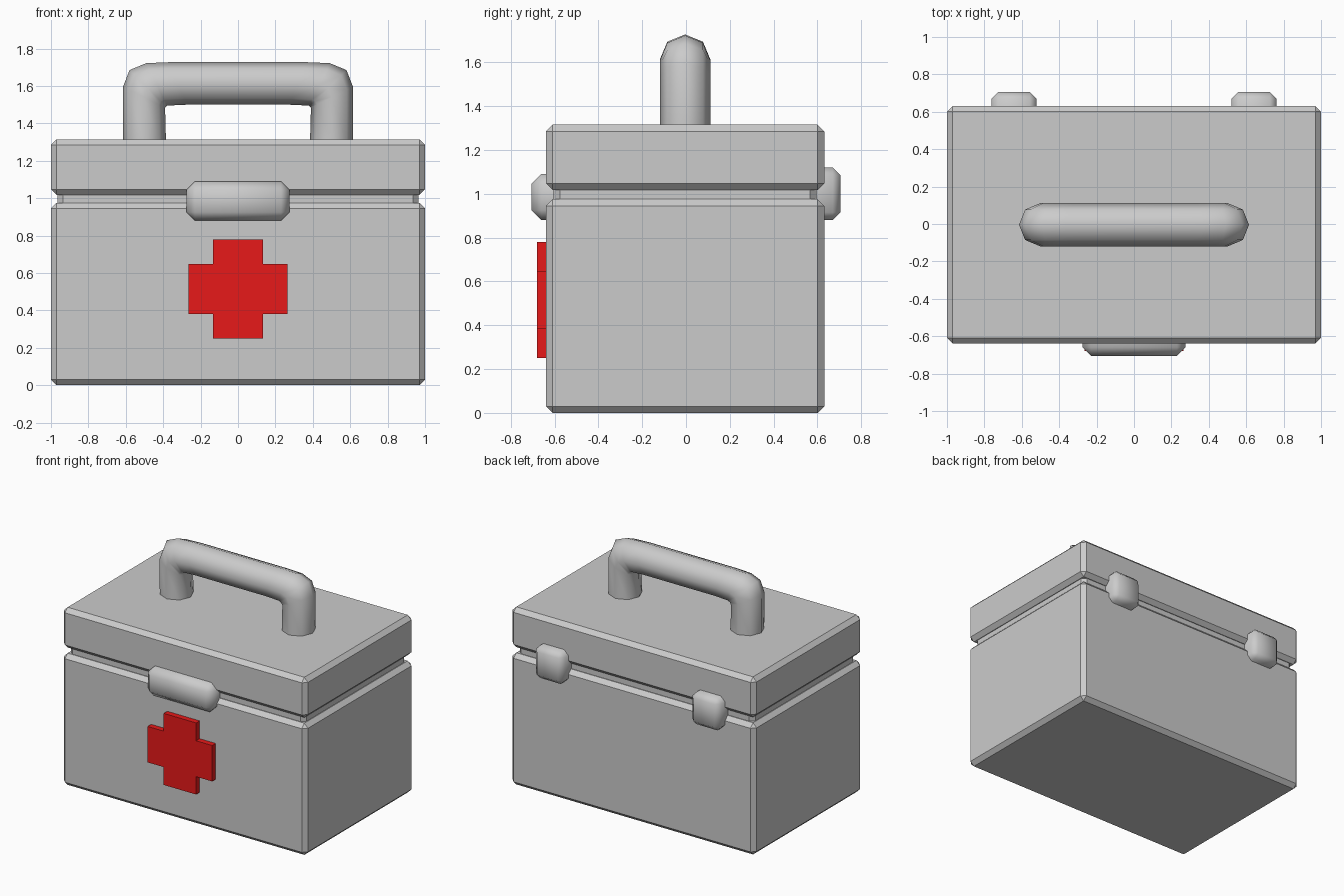
import bpy, bmesh
from math import sin, cos, pi

if "Cube" in bpy.data.objects:
    bpy.data.objects.remove(bpy.data.objects["Cube"])

CY = -0.004  # depth centre of the case


def finish(name, bm, smooth=False):
    bmesh.ops.recalc_face_normals(bm, faces=bm.faces)
    me = bpy.data.meshes.new(name)
    bm.to_mesh(me)
    bm.free()
    for p in me.polygons:
        p.use_smooth = smooth
    ob = bpy.data.objects.new(name, me)
    bpy.context.collection.objects.link(ob)
    return ob


def chamfer_box(name, x, y, z, bevel, smooth=False):
    """Box between (min, max) ranges with single-step chamfered edges."""
    bm = bmesh.new()
    bmesh.ops.create_cube(bm, size=1)
    for v in bm.verts:
        v.co = [(lo + hi) / 2 + c * (hi - lo) for c, (lo, hi) in zip(v.co, (x, y, z))]
    bmesh.ops.bevel(bm, geom=bm.edges[:], offset=bevel, segments=1,
                    affect='EDGES', profile=0.5)
    return finish(name, bm, smooth)


# Case body, recessed core between body and lid, and lid
chamfer_box("case_body", (-1, 1), (CY - 0.635, CY + 0.635), (0, 0.975), 0.03)
chamfer_box("groove_core", (-0.965, 0.965), (CY - 0.6, CY + 0.6), (0.88, 1.12), 0.03)
chamfer_box("lid", (-1, 1), (CY - 0.635, CY + 0.635), (1.017, 1.315), 0.03)

# Front clasp and rear hinges
chamfer_box("clasp", (-0.275, 0.275), (-0.705, -0.5), (0.88, 1.09), 0.045, True)
for side, name in ((-1, "hinge_left"), (1, "hinge_right")):
    cx = side * 0.642
    chamfer_box(name, (cx - 0.12, cx + 0.12), (0.465, 0.705), (0.88, 1.12), 0.035, True)

# Handle: eight-sided rings, each given by its outer and inner (x, z) point
half = [((-0.615, 1.30), (-0.385, 1.30)),
        ((-0.615, 1.595), (-0.39, 1.485)),
        ((-0.58, 1.685), (-0.385, 1.49)),
        ((-0.49, 1.722), (-0.38, 1.495)),
        ((-0.37, 1.727), (-0.27, 1.50))]
rings = half + [((-o[0], o[1]), (-i[0], i[1])) for o, i in reversed(half)]
bm = bmesh.new()
loops = []
for (ox, oz), (ix, iz) in rings:
    loop = []
    for k in range(8):
        a = k * pi / 4
        c = cos(a) / 2
        loop.append(bm.verts.new(((ox + ix) / 2 + c * (ox - ix),
                                  CY + 0.115 * sin(a),
                                  (oz + iz) / 2 + c * (oz - iz))))
    loops.append(loop)
for a, b in zip(loops, loops[1:]):
    for k in range(8):
        n = (k + 1) % 8
        bm.faces.new((a[k], a[n], b[n], b[k]))
bm.faces.new(loops[0])
bm.faces.new(loops[-1])
handle = finish("handle", bm)
bpy.context.view_layer.objects.active = handle
handle.select_set(True)
bpy.ops.object.shade_smooth_by_angle(angle=pi / 3)

# Red cross: extruded twelve-point outline
s, r, zc = 0.133, 0.265, 0.515
quarter = [(s, r), (s, s), (r, s)]
pts = []
for k in range(4):
    for x, z in quarter:
        for _ in range(k):
            x, z = z, -x
        pts.append((x, z))
bm = bmesh.new()
face = bm.faces.new([bm.verts.new((x, -0.68, z + zc)) for x, z in pts])
ext = bmesh.ops.extrude_face_region(bm, geom=[face], use_keep_orig=True)
for v in ext["geom"]:
    if isinstance(v, bmesh.types.BMVert):
        v.co.y = -0.63
cross = finish("cross_emblem", bm)
red = bpy.data.materials.new("red")
red.diffuse_color = (0.8, 0.01, 0.01, 1)
red.use_nodes = True
red.node_tree.nodes["Principled BSDF"].inputs["Base Color"].default_value = red.diffuse_color
cross.data.materials.append(red)
